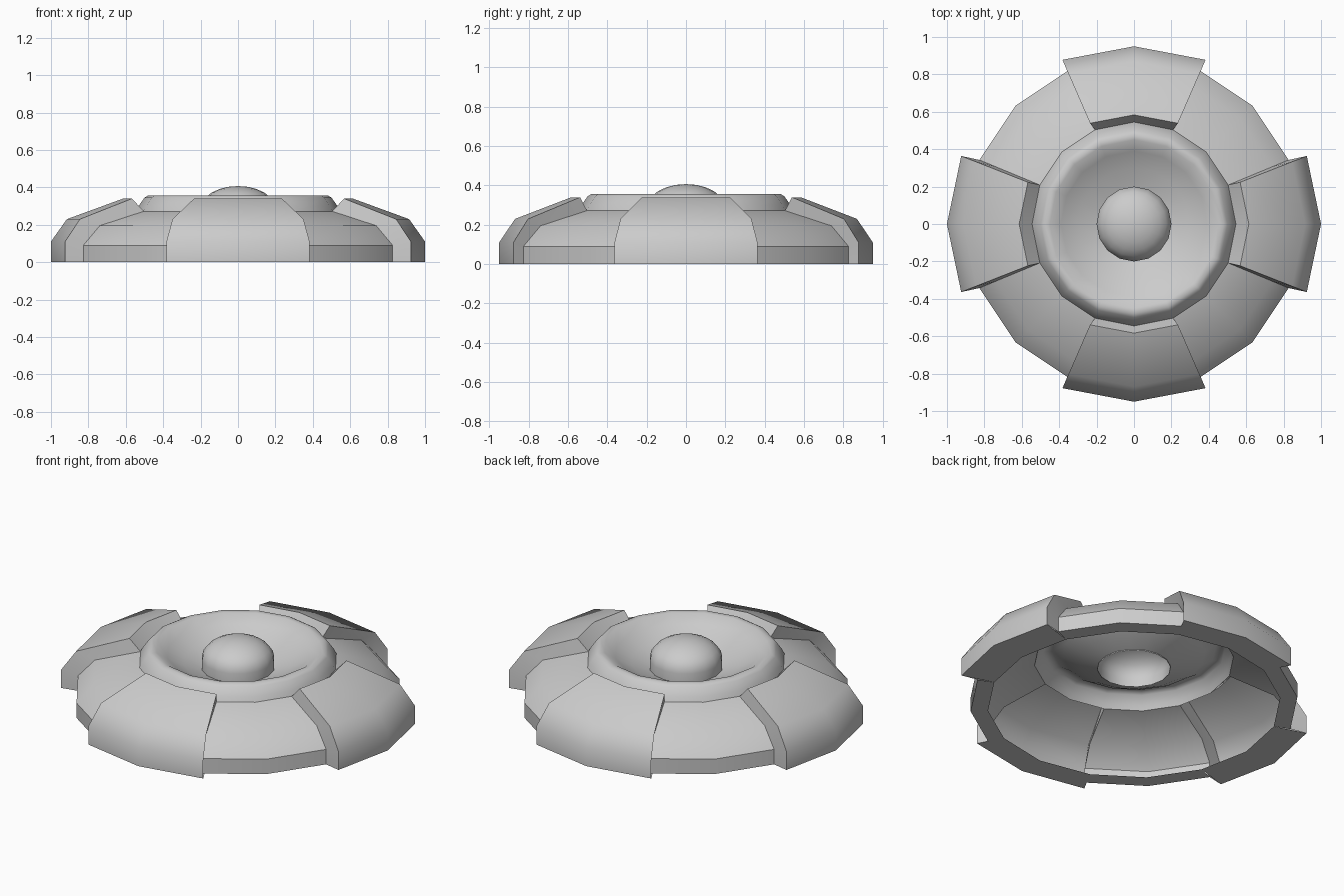
import bpy, bmesh
from math import cos, sin, pi, radians

if "Cube" in bpy.data.objects:
    bpy.data.objects.remove(bpy.data.objects["Cube"])

N = 16


def ring_point(r, z, i, sy=1.0):
    a = 2 * pi * i / N
    return (r * cos(a), r * sin(a) * sy, z)


def finish(bm, name, angle):
    bmesh.ops.remove_doubles(bm, verts=bm.verts, dist=1e-4)
    bmesh.ops.recalc_face_normals(bm, faces=bm.faces)
    me = bpy.data.meshes.new(name)
    bm.to_mesh(me)
    bm.free()
    ob = bpy.data.objects.new(name, me)
    bpy.context.collection.objects.link(ob)
    bpy.ops.object.select_all(action='DESELECT')
    ob.select_set(True)
    bpy.context.view_layer.objects.active = ob
    bpy.ops.object.shade_smooth_by_angle(angle=radians(angle))
    return ob


def face(bm, pts):
    bm.faces.new([bm.verts.new(p) for p in pts])


def lathe(name, profile, angle=40):
    bm = bmesh.new()
    for i in range(N):
        for (r0, z0), (r1, z1) in zip(profile, profile[1:]):
            pts = [ring_point(r0, z0, i), ring_point(r0, z0, i + 1)]
            pts += [ring_point(r1, z1, i + 1)]
            if r1 > 0:
                pts.append(ring_point(r1, z1, i))
            face(bm, pts)
    return finish(bm, name, angle)


# Housing: sunken panels alternate with four raised pads, flange underneath
# profile entries: radius, height, y scale
panel = [(.80, 0, 1), (.895, 0, 1), (.895, .09, 1), (.80, .195, 1), (.545, .272, 1)]
pad = [(.80, 0, 1), (1, 0, .95), (1, .11, .95), (.915, .23, .95), (.614, .34, .95), (.545, .272, 1)]


def at(p, i):
    return ring_point(p[0], p[1], i, p[2])


bm = bmesh.new()
for i in range(N):
    prof = pad if i % 4 in (3, 0) else panel
    for a, b in zip(prof, prof[1:]):
        face(bm, [at(a, i), at(a, i + 1), at(b, i + 1), at(b, i)])
    # Side walls of the pads
    if i % 2:
        for j in (1, 2):
            face(bm, [at(panel[j], i), at(pad[j], i), at(pad[j + 1], i), at(panel[j + 1], i)])
        face(bm, [at(panel[3], i), at(pad[3], i), at(pad[4], i), at(pad[5], i)])
finish(bm, "housing", 40)

# Raised rim with shallow dish
lathe("dish", [(.545, .272), (.532, .30), (.50, .345), (.48, .357), (.45, .355),
               (.39, .315), (.30, .268), (.20, .232)], 50)

# Central hollow dome button
dome = [(.20, .225)] + [(.2 * cos(t * pi / 12), .285 + .122 * sin(t * pi / 12)) for t in range(6)]
lathe("dome_button", dome + [(0, .407)], 50)
